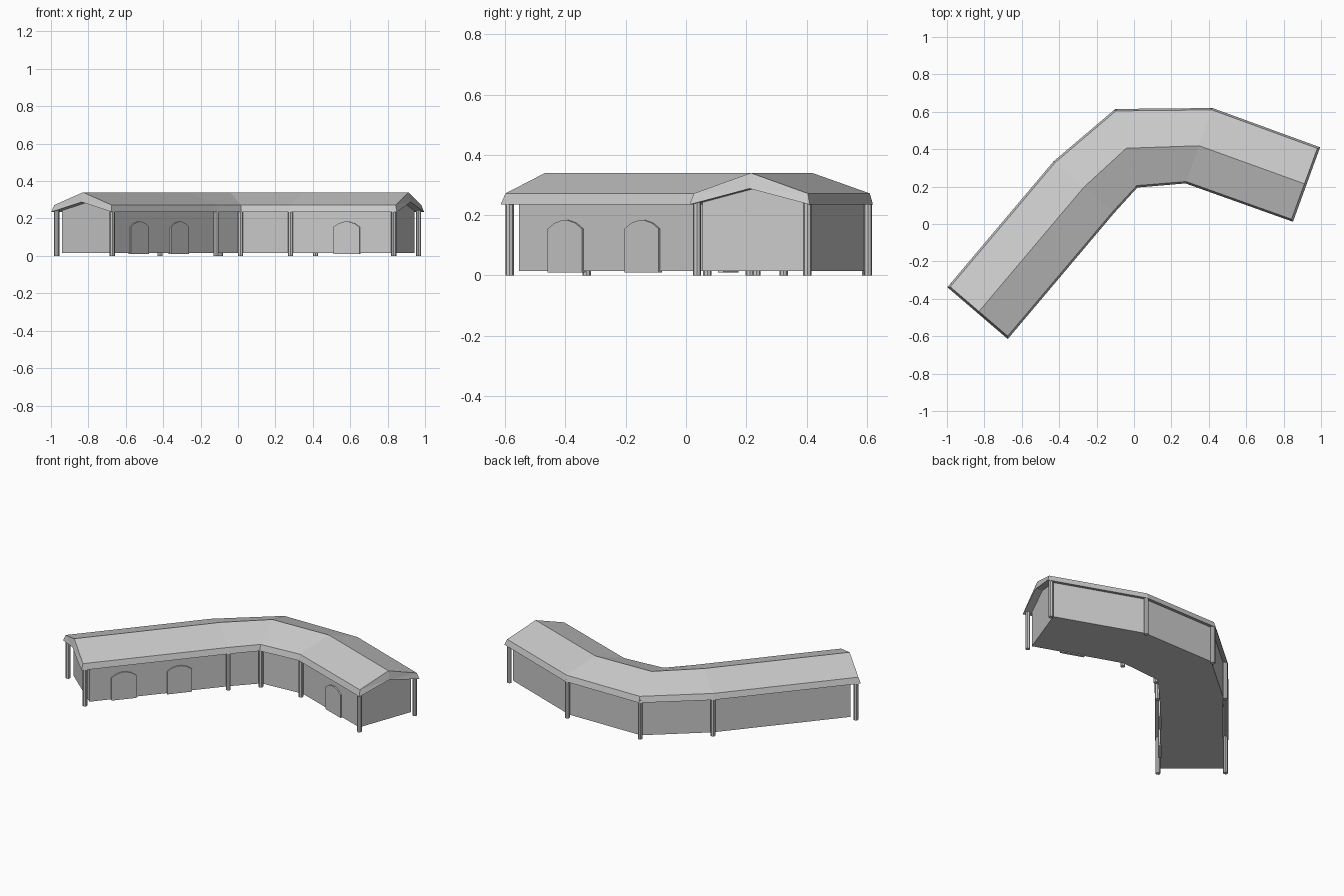
import bpy, bmesh, math
from mathutils import Vector

if "Cube" in bpy.data.objects:
    bpy.data.objects.remove(bpy.data.objects["Cube"])

# Eave corner points along the bent plan (inner side, outer side)
INNER = [Vector(p) for p in [(-0.675, -0.615), (-0.105, 0.06), (0.018, 0.195), (0.275, 0.217), (0.85, 0.012)]]
OUTER = [Vector(p) for p in [(-0.998, -0.338), (-0.43, 0.335), (-0.10, 0.615), (0.42, 0.62), (0.995, 0.41)]]
LAST = len(INNER) - 1


def plan_point(i, t, inset=0.0):
    """Plan position at station i; t = -1 inner eave, 0 ridge, 1 outer eave."""
    p = INNER[i].lerp(OUTER[i], (t + 1) / 2)
    if i in (0, LAST):
        j = 1 if i == 0 else LAST - 1
        a, b = (INNER[i] + OUTER[i]) / 2, (INNER[j] + OUTER[j]) / 2
        p = p + (b - a).normalized() * inset
    return p


def mesh_object(name, bm):
    bmesh.ops.recalc_face_normals(bm, faces=bm.faces)
    me = bpy.data.meshes.new(name)
    bm.to_mesh(me)
    bm.free()
    ob = bpy.data.objects.new(name, me)
    bpy.context.collection.objects.link(ob)
    return ob


def loft(name, profile, insets):
    """Sweep a (t, z, extra end inset) cross-section through all stations."""
    bm = bmesh.new()
    rings = []
    for i in range(LAST + 1):
        base = insets[0] if i == 0 else insets[1]
        rings.append([bm.verts.new((*plan_point(i, t, base + e), z)) for t, z, e in profile])
    n = len(profile)
    for a, b in zip(rings, rings[1:]):
        for k in range(n):
            m = (k + 1) % n
            bm.faces.new((a[k], a[m], b[m], b[k]))
    bm.faces.new(rings[0])
    bm.faces.new(rings[-1])
    bmesh.ops.triangulate(bm, faces=[f for f in bm.faces if len(f.verts) > 4])
    return mesh_object(name, bm)


# Gabled roof slab with flared fascia
loft("roof", [(-1, 0.235, 0), (-0.95, 0.272, 0.012), (0, 0.34, 0.012),
              (0.95, 0.272, 0.012), (1, 0.235, 0), (0, 0.288, 0)], (0, 0))

# Walls with floor, rising to the roof underside
W = 0.86
loft("walls", [(-W, 0.015, 0), (-W, 0.246, 0), (0, 0.292, 0), (W, 0.246, 0), (W, 0.015, 0)],
     (0.055, 0.045))

# Posts under each eave corner
for i in range(LAST + 1):
    for side, t in (("inner", -0.92), ("outer", 0.92)):
        p = plan_point(i, t, 0.025)
        bpy.ops.mesh.primitive_cylinder_add(vertices=8, radius=0.014, depth=0.25,
                                            location=(p.x, p.y, 0.125))
        bpy.context.object.name = f"{side}_post_{i + 1}"


# Arched door panels on the inner walls
def door(name, seg, x):
    a = plan_point(seg, -W)
    b = plan_point(seg + 1, -W)
    c = a.lerp(b, (x - a.x) / (b.x - a.x))
    d = (b - a).normalized()
    out = Vector((d.y, -d.x))
    half = 0.074
    outline = [(-half, 0.01), (half, 0.01), (half, 0.155), (half * 0.6, 0.174),
               (0.012, 0.183), (-0.012, 0.183), (-half * 0.6, 0.174), (-half, 0.155)]
    bm = bmesh.new()
    vs = [bm.verts.new((*(c + d * u - out * 0.01), z)) for u, z in outline]
    face = bm.faces.new(vs)
    ext = bmesh.ops.extrude_face_region(bm, geom=[face], use_keep_orig=True)
    moved = [g for g in ext["geom"] if isinstance(g, bmesh.types.BMVert)]
    bmesh.ops.translate(bm, verts=moved, vec=(out.x * 0.018, out.y * 0.018, 0))
    mesh_object(name, bm)


door("left_door_1", 0, -0.53)
door("left_door_2", 0, -0.315)
door("right_door", 3, 0.582)
